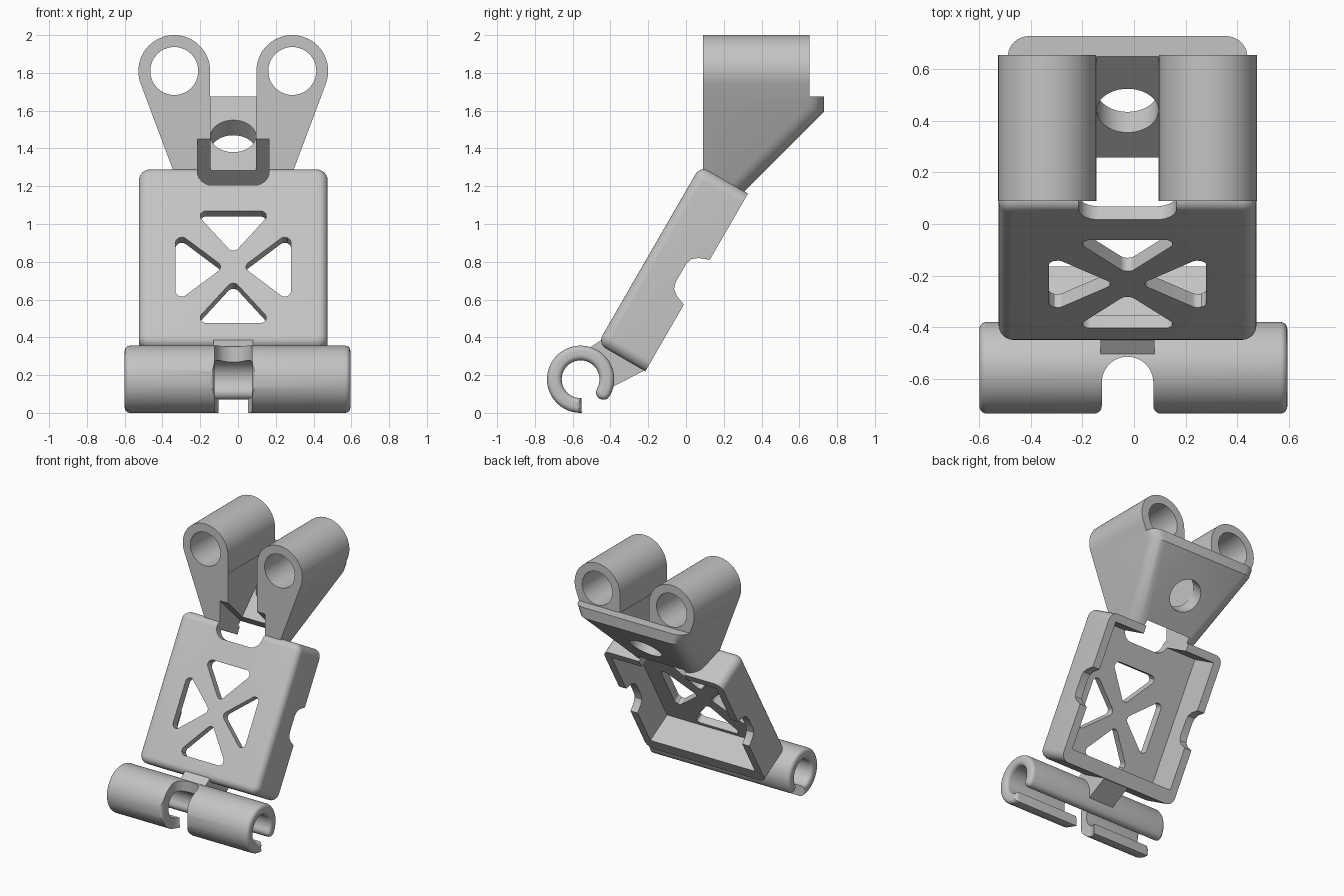
import bpy, bmesh, math
from mathutils import Vector

cube = bpy.data.objects.get("Cube")
if cube:
    bpy.data.objects.remove(cube)

grey = bpy.data.materials.new("plain grey")
grey.use_nodes = True
COLOUR = (0.55, 0.55, 0.55, 1)
grey.diffuse_color = COLOUR
grey.node_tree.nodes["Principled BSDF"].inputs["Base Color"].default_value = COLOUR

CX = -0.025                                  # middle of plate and bracket
LEN, DEPTH = 1.087, 0.292                    # tilted box length and depth
SIN, COS = math.sin(math.radians(30)), math.cos(math.radians(30))


# Coordinate frames: (p, q) is the profile, t runs along the extrusion
def tilted(x, a, d):
    return Vector((CX + x, -0.468 + a * SIN + d * COS, 0.366 + a * COS - d * SIN))


def tilted_across(a, d, x):
    return tilted(x, a, d)


def across(y, z, x):
    return Vector((x, y, z))


def front_back(x, z, y):
    return Vector((CX + x, y, z))


def upright(x, y, z):
    return Vector((CX + x, y, z))


def half_width(z):
    return 0.317 + (z - 1.28) * 0.375


def tapered(y, z, side):
    return Vector((CX + side * half_width(z), y, z))


def diagonal(x, v, s):
    """Frame of the 45 degree back plate, s running through it."""
    k = math.sqrt(0.5)
    return Vector((CX + x, 0.44 + k * (v + s), 1.465 + k * (v - s)))


def arc(cx, cy, r, start, end, n):
    angles = [math.radians(start + (end - start) * i / n) for i in range(n + 1)]
    return [(cx + r * math.cos(a), cy + r * math.sin(a)) for a in angles]


def circle(cx, cy, r, n=48):
    return arc(cx, cy, r, 0, 360, n)[:-1]


def rect(x0, y0, x1, y1):
    return [(x0, y0), (x1, y0), (x1, y1), (x0, y1)]


def rounded(points, r, n=6):
    """Round every corner of a polygon."""
    out = []
    for i, p in enumerate(points):
        p = Vector(p)
        a = (Vector(points[i - 1]) - p).normalized()
        b = (Vector(points[(i + 1) % len(points)]) - p).normalized()
        half = a.angle(b) / 2
        centre = p + (a + b).normalized() * r / math.sin(half)
        start, end = p + a * r / math.tan(half), p + b * r / math.tan(half)
        for k in range(n + 1):
            v = (start - centre).lerp(end - centre, k / n).normalized() * r
            out.append(tuple(centre + v))
    return out


def mesh_object(name, rings):
    """Skin a stack of equal point rings and cap both ends."""
    bm = bmesh.new()
    loops = [[bm.verts.new(p) for p in ring] for ring in rings]
    for low, high in zip(loops, loops[1:]):
        for i in range(len(low)):
            j = (i + 1) % len(low)
            bm.faces.new((low[i], low[j], high[j], high[i]))
    bm.faces.new(loops[0])
    bm.faces.new(loops[-1])
    bmesh.ops.recalc_face_normals(bm, faces=bm.faces)
    mesh = bpy.data.meshes.new(name)
    bm.to_mesh(mesh)
    bm.free()
    mesh.materials.append(grey)
    ob = bpy.data.objects.new(name, mesh)
    bpy.context.collection.objects.link(ob)
    return ob


def prism(name, points, lo, hi, frame):
    return mesh_object(name, [[frame(p, q, t) for p, q in points] for t in (lo, hi)])


def bevel(ob, width, where):
    """Round the edges whose two ends both satisfy where(a, b)."""
    bm = bmesh.new()
    bm.from_mesh(ob.data)
    chosen = [e for e in bm.edges if where(e.verts[0].co, e.verts[1].co)]
    bmesh.ops.bevel(bm, geom=chosen, offset=width, segments=5, profile=0.5,
                    affect='EDGES', clamp_overlap=False)
    bm.to_mesh(ob.data)
    bm.free()


def cut(ob, *cutters):
    """Subtract the cutters one after another, then discard them."""
    for c in cutters:
        mod = ob.modifiers.new("cut", 'BOOLEAN')
        mod.operation, mod.solver, mod.object = 'DIFFERENCE', 'EXACT', c
        bpy.context.view_layer.update()
        dg = bpy.context.evaluated_depsgraph_get()
        mesh = bpy.data.meshes.new_from_object(ob.evaluated_get(dg))
        ob.modifiers.clear()
        ob.data = mesh
        bpy.data.objects.remove(c)


def finish(ob):
    bpy.ops.object.select_all(action='DESELECT')
    ob.select_set(True)
    bpy.context.view_layer.objects.active = ob
    bpy.ops.object.shade_smooth_by_angle(angle=math.radians(32))


# Tilted tray: front edge rounded by shrinking rings, hollow from behind
EDGE = 0.05
layers = []
for k in range(7):
    angle = math.radians(15 * k)
    inset, d = EDGE * (1 - math.sin(angle)), EDGE * (1 - math.cos(angle))
    outline = rounded(rect(inset - 0.5, inset, 0.5 - inset, LEN - inset), EDGE + 0.01 - inset)
    layers.append([tilted(x, a, d) for x, a in outline])
layers.append([tilted(x, a, DEPTH) for x, a in outline])
tray = mesh_object("tilted_tray", layers)
cavity = prism("cavity", rect(-0.44, 0.1, 0.44, 1.03), 0.06, 0.5, tilted)
top_slot = prism("top_slot", rounded(rect(-0.19, 0.969, 0.19, 1.4), 0.08), -0.2, 0.6, tilted)
notch = prism("side_notch", [(0.405, 0.4), (0.405, 0.3), (0.43, 0.235), (0.455, 0.205),
                             (0.49, 0.195), (0.6, 0.195), (0.635, 0.205), (0.66, 0.235),
                             (0.685, 0.3), (0.685, 0.4)], -0.8, 0.8, tilted_across)
# Four rounded triangular windows leave a cross
MID = 0.47
windows = []
for s in (-1, 1):
    upper = [(-0.21, MID + s * 0.343), (0.21, MID + s * 0.343), (0, MID + s * 0.08)]
    side = [(s * 0.305, MID - 0.22), (s * 0.305, MID + 0.22), (s * 0.05, MID)]
    for tri in (upper, side):
        windows.append(prism("window", rounded(tri, 0.032), -0.1, 0.16, tilted))
cut(tray, cavity, top_slot, notch, *windows)
finish(tray)

# Bracket body with a sloped back plate
body = prism("bracket_body", [(0.09, 1.268), (0.288, 1.153), (0.73, 1.595),
                              (0.73, 1.675), (0.09, 1.675)], -1, 1, tapered)
bevel(body, 0.08, lambda a, b: min(a.y, b.y) > 0.28 and (a.x - CX) * (b.x - CX) > 0)
gap = prism("arm_gap", [(-0.2, 0.825), (0.7, 1.725), (0.7, 2), (-0.2, 2)],
            CX - 0.12, CX + 0.12, across)
under = prism("under_slot", [(-0.2, 1.74), (0.74, 0.8), (-0.2, 0.8)],
              CX - 0.19, CX + 0.19, across)
hole = prism("plate_hole", circle(0, 0, 0.12), -0.3, 0.3, diagonal)
cut(body, gap, under, hole)
finish(body)

# Twin bored arms
TILT = math.degrees(math.atan(0.375))
outline = arc(0.3125, 1.81, 0.19, -TILT, 180, 40) + [(0.1225, 1.66), (half_width(1.66), 1.66)]
for s, side in ((-1, "right"), (1, "left")):
    arm = prism(side + "_arm", [(s * x, z) for x, z in outline], 0.09, 0.655, front_back)
    cut(arm, prism("bore", circle(s * 0.3125, 1.81, 0.127), 0, 0.8, front_back))
    finish(arm)

# Snap clip: open ring with one rounded lip and a flared notch at the front
CY, CZ = -0.558, 0.178
lip = math.radians(-30)
ring = arc(CY, CZ, 0.178, -30, 272, 56) + arc(CY, CZ, 0.1, 272, -30, 56)
ring += arc(CY + 0.139 * math.cos(lip), CZ + 0.139 * math.sin(lip), 0.039, 150, 330, 8)[1:-1]
clip = prism("snap_clip", ring, -0.6, 0.595, across)
bevel(clip, 0.028, lambda a, b: abs(a.x - b.x) < 0.1)
flare = arc(0.13, -0.706, 0.03, 270, 180, 6)
cut(clip, prism("clip_notch", [(-0.13, -1), (0.13, -1)] + flare
                + arc(0, -0.615, 0.1, 0, 180, 24) + [(-x, y) for x, y in reversed(flare)],
                -0.5, 1, upright))
finish(clip)

# Neck joining clip and tray
neck = prism("neck", [(-0.505, 0.348), (-0.45, 0.385), (-0.23, 0.25), (-0.225, 0.222),
                      (-0.385, 0.14), (-0.43, 0.2), (-0.45, 0.27)],
             CX - 0.105, CX + 0.105, across)
finish(neck)
